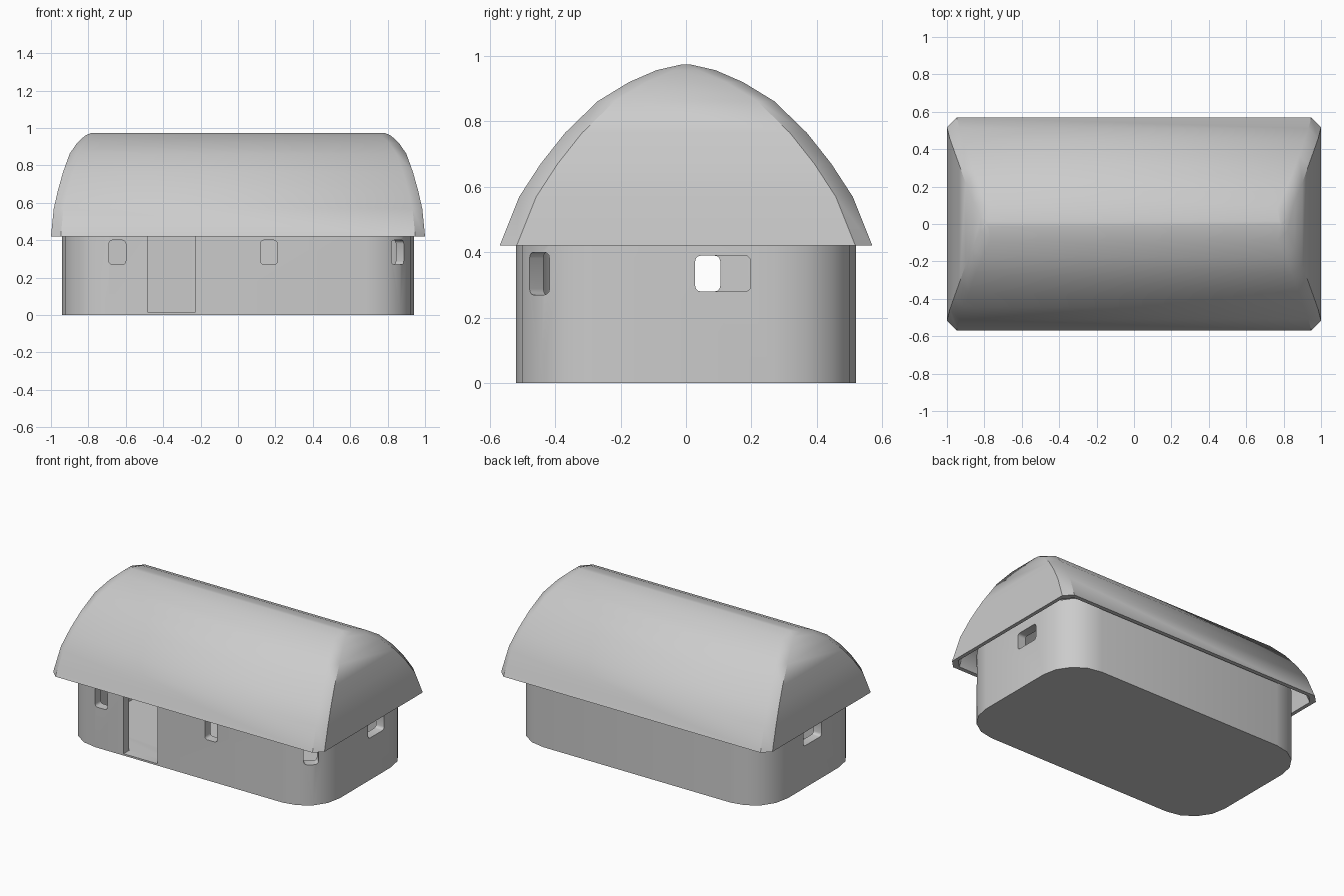
import bpy, bmesh, math
from mathutils import Matrix

if "Cube" in bpy.data.objects:
    bpy.data.objects.remove(bpy.data.objects["Cube"])


def finish(name, bm, angle=35):
    bmesh.ops.recalc_face_normals(bm, faces=bm.faces)
    me = bpy.data.meshes.new(name)
    bm.to_mesh(me)
    bm.free()
    ob = bpy.data.objects.new(name, me)
    bpy.context.collection.objects.link(ob)
    smooth(ob, angle)
    return ob


def smooth(ob, angle=35):
    bpy.ops.object.select_all(action='DESELECT')
    ob.select_set(True)
    bpy.context.view_layer.objects.active = ob
    bpy.ops.object.shade_smooth_by_angle(angle=math.radians(angle))


def prism(name, hx, hy, z0, z1, r, seg, matrix=None):
    """Rounded rectangle extruded along z."""
    bm = bmesh.new()
    verts = []
    for q, (sx, sy) in enumerate([(1, 1), (-1, 1), (-1, -1), (1, -1)]):
        for i in range(seg + 1):
            a = math.pi / 2 * (q + i / seg)
            verts.append(bm.verts.new((sx * (hx - r) + r * math.cos(a),
                                       sy * (hy - r) + r * math.sin(a), z0)))
    base = bm.faces.new(verts)
    top = bmesh.ops.extrude_face_region(bm, geom=[base], use_keep_orig=True)
    bmesh.ops.translate(bm, vec=(0, 0, z1 - z0),
                        verts=[v for v in top['geom'] if isinstance(v, bmesh.types.BMVert)])
    if matrix:
        bmesh.ops.transform(bm, matrix=matrix, verts=bm.verts)
    return finish(name, bm)


def opening(x, y, z0, z1, w, turn=0, r=0.018):
    """Cutter running horizontally; turn 0 cuts along y."""
    m = (Matrix.Translation((x, y, (z0 + z1) / 2))
         @ Matrix.Rotation(math.radians(turn), 4, 'Z')
         @ Matrix.Rotation(math.radians(90), 4, 'X'))
    return prism("cutter", w / 2, (z1 - z0) / 2, -0.15, 0.15, r, 3, m)


# Walls with floor, hollow room, door and windows
walls = prism("walls", 0.94, 0.52, 0, 0.48, 0.25, 4)
cutters = [
    prism("cutter", 0.88, 0.46, 0.012, 0.7, 0.19, 4),    # room
    opening(-0.355, -0.52, 0.012, 0.45, 0.25, 0, 0.002),  # door
    opening(-0.645, -0.52, 0.27, 0.40, 0.09),             # front windows
    opening(0.165, -0.52, 0.27, 0.40, 0.09),
    opening(0.852, -0.447, 0.27, 0.40, 0.09, 45),         # corner window
    opening(0.94, 0.113, 0.28, 0.39, 0.17, 90),           # end windows
    opening(-0.94, 0.01, 0.28, 0.39, 0.19, 90),
]
for c in cutters:
    mod = walls.modifiers.new("cut", 'BOOLEAN')
    mod.operation = 'DIFFERENCE'
    mod.solver = 'EXACT'
    mod.object = c
dg = bpy.context.evaluated_depsgraph_get()
cut_mesh = bpy.data.meshes.new_from_object(walls.evaluated_get(dg))
walls.modifiers.clear()
walls.data = cut_mesh
for c in cutters:
    bpy.data.objects.remove(c)
smooth(walls)

# Thatched roof: rings of (half length, half width, height), outside then inside
profile = [(1.0, 0.57, 0.42), (0.985, 0.51, 0.57), (0.962, 0.445, 0.67),
           (0.935, 0.37, 0.765), (0.90, 0.27, 0.862), (0.86, 0.175, 0.92),
           (0.82, 0.09, 0.957), (0.785, 0.015, 0.974)]
inner = [(x - 0.025, max(y - 0.028, 0.004), 0.42 + (z - 0.42) * 0.95)
         for x, y, z in profile]


def ring(bm, x, y, z):
    c = min(0.052, 0.6 * y)
    quarter = [(x, y - c), (x - c, y)]
    pts = (quarter + [(-a, b) for a, b in reversed(quarter)]
           + [(-a, -b) for a, b in quarter] + [(a, -b) for a, b in reversed(quarter)])
    return [bm.verts.new((a, b, z)) for a, b in pts]


bm = bmesh.new()
rings = [ring(bm, *p) for p in reversed(profile)] + [ring(bm, *p) for p in inner]
for r0, r1 in zip(rings, rings[1:]):
    for i in range(8):
        j = (i + 1) % 8
        bm.faces.new((r0[i], r0[j], r1[j], r1[i]))
bm.faces.new(rings[0])
bm.faces.new(rings[-1])
finish("roof", bm, 40)
